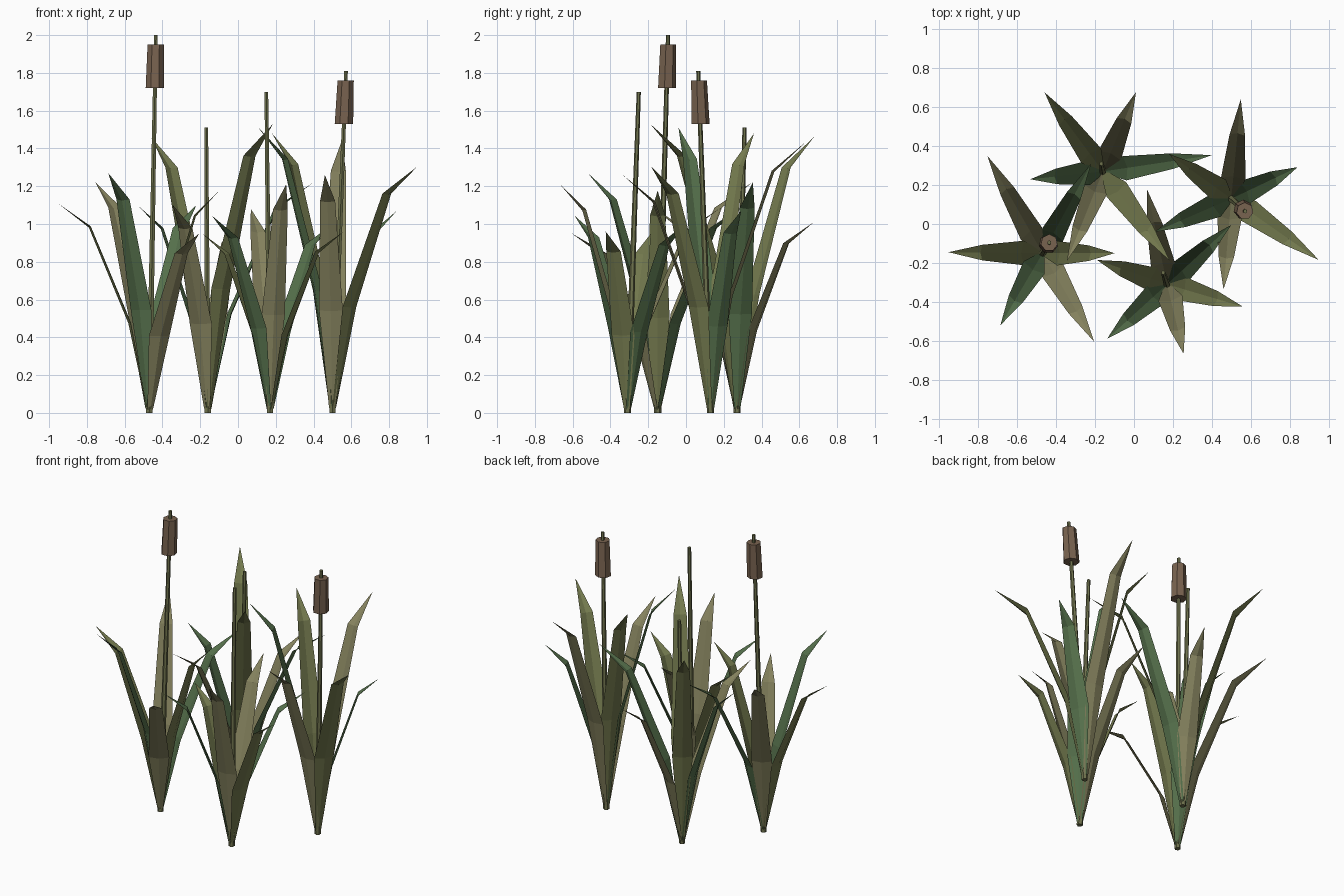
import bpy, bmesh, math
from mathutils import Vector

if "Cube" in bpy.data.objects:
    bpy.data.objects.remove(bpy.data.objects["Cube"])


def material(name, rgb):
    m = bpy.data.materials.new(name)
    m.diffuse_color = (*rgb, 1)
    m.use_nodes = True
    m.node_tree.nodes["Principled BSDF"].inputs["Base Color"].default_value = m.diffuse_color
    return m


STEM = material("stem_green", (0.16, 0.17, 0.075))
SEED = material("seed_brown", (0.19, 0.125, 0.08))
LEAVES = [material("leaf_olive", (0.17, 0.19, 0.075)),
          material("leaf_green", (0.09, 0.16, 0.07)),
          material("leaf_tan", (0.23, 0.22, 0.11))]


def make_object(name, bm, mat):
    me = bpy.data.meshes.new(name)
    bm.to_mesh(me)
    bm.free()
    me.materials.append(mat)
    ob = bpy.data.objects.new(name, me)
    bpy.context.collection.objects.link(ob)
    return ob


def tapered_rod(name, a, b, r1, r2, sides, mat):
    """Closed tapered prism with level ends, running from a to b."""
    bm = bmesh.new()
    rings = []
    for p, r in ((a, r1), (b, r2)):
        rings.append([bm.verts.new((p[0] + r * math.sin(2 * math.pi * i / sides),
                                    p[1] + r * math.cos(2 * math.pi * i / sides), p[2]))
                      for i in range(sides)])
    for i in range(sides):
        j = (i + 1) % sides
        bm.faces.new((rings[0][i], rings[0][j], rings[1][j], rings[1][i]))
    for ring in rings:
        bm.faces.new(ring)
    bmesh.ops.recalc_face_normals(bm, faces=bm.faces)
    return make_object(name, bm, mat)


# Leaf stations: share of reach, share of height, half width, keel depth
STATIONS = [(0.02, 0.02, 0.017, 0.004), (0.20, 0.43, 0.063, 0.014), (0.64, 0.89, 0.040, 0.010)]


def leaf(name, base, tip, mat):
    """Bent blade with a shallow keel, tapering to a point."""
    bm = bmesh.new()
    reach = Vector((tip[0] - base[0], tip[1] - base[1], 0))
    out = reach.normalized()
    side = Vector((-out.y, out.x, 0))
    origin = Vector((base[0], base[1], 0))
    rows = []
    for f, h, w, d in STATIONS:
        c = origin + reach * f + Vector((0, 0, tip[2] * h))
        keel = c + out * d - Vector((0, 0, d * f))
        rows.append([bm.verts.new(p) for p in (c - side * w, keel, c + side * w)])
    for lo, hi in zip(rows, rows[1:]):
        for k in (0, 1):
            bm.faces.new((lo[k], lo[k + 1], hi[k + 1], hi[k]))
    end = bm.verts.new(tip)
    for k in (0, 1):
        bm.faces.new((rows[-1][k], rows[-1][k + 1], end))
    return make_object(name, bm, mat)


# Each plant: base, stem top, seed head heights (or None), leaf tips
PLANTS = [
    ((-0.47, -0.15), (-0.435, -0.095, 2.0), (1.72, 1.95),
     [(-0.954, -0.145, 1.11), (-0.687, -0.52, 1.27), (-0.205, -0.605, 0.95),
      (-0.10, -0.15, 1.176), (-0.22, 0.31, 1.10), (-0.754, 0.35, 1.22)]),
    ((-0.16, 0.27), (-0.168, 0.31, 1.51), None,
     [(-0.46, 0.677, 1.46), (-0.533, 0.23, 1.10), (-0.345, -0.19, 1.10),
      (0.185, -0.19, 1.53), (0.40, 0.354, 1.22), (0.01, 0.677, 1.01)]),
    ((0.17, -0.31), (0.15, -0.25, 1.70), None,
     [(-0.19, -0.185, 0.95), (-0.138, -0.59, 1.044), (0.255, -0.667, 1.21),
      (0.56, -0.425, 0.96), (0.50, -0.005, 1.0), (0.068, 0.175, 1.08)]),
    ((0.50, 0.13), (0.572, 0.065, 1.81), (1.53, 1.76),
     [(0.18, 0.36, 1.48), (0.108, -0.04, 1.51), (0.46, -0.335, 1.26),
      (0.95, -0.185, 1.305), (0.841, 0.292, 1.07), (0.549, 0.641, 1.44)]),
]

for n, (base, top, head, tips) in enumerate(PLANTS, 1):
    foot = Vector((*base, 0))
    top = Vector(top)
    # Stem
    tapered_rod(f"stem_{n}", foot, top, 0.019, 0.011, 6, STEM)
    # Seed head
    if head:
        a, b = (foot.lerp(top, z / top.z) for z in head)
        tapered_rod(f"seed_head_{n}", a, b, 0.050, 0.044, 7, SEED)
    # Leaves
    for i, tip in enumerate(tips):
        leaf(f"leaf_{n}_{i + 1}", base, tip, LEAVES[i % 3])
